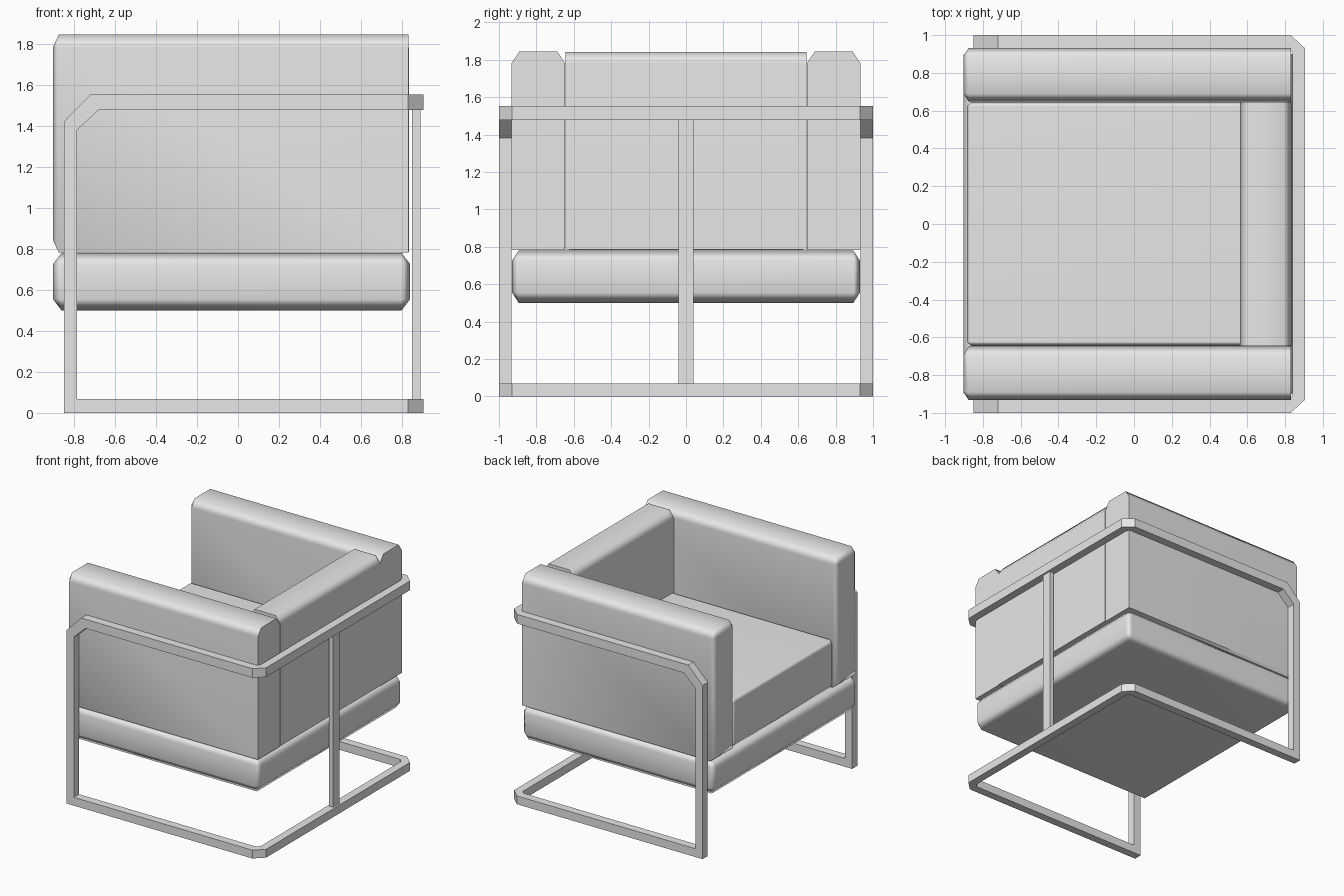
import bpy, bmesh
from mathutils import Vector

if "Cube" in bpy.data.objects:
    bpy.data.objects.remove(bpy.data.objects["Cube"])


def make_material(name, rgb):
    mat = bpy.data.materials.new(name)
    mat.use_nodes = True
    mat.diffuse_color = (*rgb, 1)
    mat.node_tree.nodes["Principled BSDF"].inputs["Base Color"].default_value = (*rgb, 1)
    return mat


GREY = make_material("plain_grey", (0.8, 0.8, 0.8))


def finish(name, bm):
    bmesh.ops.recalc_face_normals(bm, faces=bm.faces)
    mesh = bpy.data.meshes.new(name)
    bm.to_mesh(mesh)
    bm.free()
    mesh.materials.append(GREY)
    obj = bpy.data.objects.new(name, mesh)
    bpy.context.collection.objects.link(obj)
    return obj


def cushion(name, lo, hi, bevel, rule):
    """Box with chamfers of a different size on each axis, on the edges the rule picks."""
    lo, hi, bevel = Vector(lo), Vector(hi), Vector(bevel)
    mid, size = (lo + hi) / 2, hi - lo
    bm = bmesh.new()
    bmesh.ops.create_cube(bm, size=2)
    # An edge midpoint is -1, 0 or 1 on each axis
    picked = [e for e in bm.edges if rule((e.verts[0].co + e.verts[1].co) / 2)]
    for v in bm.verts:
        v.co = Vector(v.co[i] * size[i] / 2 / bevel[i] for i in range(3))
    bmesh.ops.bevel(bm, geom=picked, offset=1, offset_type='OFFSET',
                    segments=1, affect='EDGES', clamp_overlap=True)
    for v in bm.verts:
        v.co = Vector(v.co[i] * bevel[i] + mid[i] for i in range(3))
    obj = finish(name, bm)
    bpy.ops.object.select_all(action='DESELECT')
    obj.select_set(True)
    bpy.context.view_layer.objects.active = obj
    bpy.ops.object.shade_smooth_by_angle(angle=1.22)
    soft = obj.modifiers.new("soft_edges", 'WEIGHTED_NORMAL')
    soft.keep_sharp = True
    return obj


def prism(name, outline, axis, start, end):
    """Extrude a flat outline along y or z."""
    bm = bmesh.new()

    def place(p, d):
        return (p[0], d, p[1]) if axis == 'y' else (p[0], p[1], d)
    face = bm.faces.new([bm.verts.new(place(p, start)) for p in outline])
    ext = bmesh.ops.extrude_face_region(bm, geom=[face])
    shift = Vector(place((0, 0), end - start))
    for v in ext["geom"]:
        if isinstance(v, bmesh.types.BMVert):
            v.co += shift
    return finish(name, bm)


# Tubular frame: two U-shaped rails, open at the front of the seat
def rail(name, front, z0, z1):
    half = [(front, 0.933), (0.815, 0.933), (0.84, 0.908)]
    outer = [(0.905, 0.93), (0.83, 1), (front, 1)]
    inner_side = half + [(x, -y) for x, y in reversed(half)]
    outer_side = [(x, -y) for x, y in reversed(outer)] + outer
    prism(name, inner_side + outer_side, 'z', z0, z1)


rail("bottom_rail", -0.85, 0, 0.068)
rail("top_rail", -0.68, 1.478, 1.553)

# Front legs with an angled corner up to the top rail
LEG = [(-0.85, 0.068), (-0.785, 0.068), (-0.785, 1.38), (-0.68, 1.478),
       (-0.68, 1.553), (-0.72, 1.553), (-0.85, 1.42)]
for side, sign in (("left", 1), ("right", -1)):
    prism(side + "_leg", LEG, 'y', sign * 0.933, sign)

# Rear post
prism("rear_post", [(0.85, -0.04), (0.89, -0.04), (0.89, 0.04), (0.85, 0.04)],
      'z', 0.068, 1.478)

# Base cushion, chamfered all round
cushion("base_cushion", (-0.903, -0.93, 0.5), (0.84, 0.93, 0.78),
        (0.042, 0.035, 0.055), lambda m: True)

# Arm cushions: chamfered along the top and around the front end
for side, sign in (("left", 1), ("right", -1)):
    y = sorted((sign * 0.648, sign * 0.932))
    cushion(side + "_arm_cushion", (-0.903, y[0], 0.782), (0.832, y[1], 1.845),
            (0.028, 0.042, 0.062),
            lambda m: m.x < -0.5 or (m.z > 0.5 and abs(m.y) > 0.5))

# Back cushion: chamfered along its top edges
cushion("back_cushion", (0.56, -0.645, 0.785), (0.835, 0.645, 1.842),
        (0.042, 0.042, 0.062), lambda m: m.z > 0.5 and abs(m.x) > 0.5)

# Seat cushion between the arms
cushion("seat_cushion", (-0.885, -0.645, 0.782), (0.56, 0.645, 1.18),
        (0.022, 0.022, 0.03), lambda m: m.x < 0.5)
